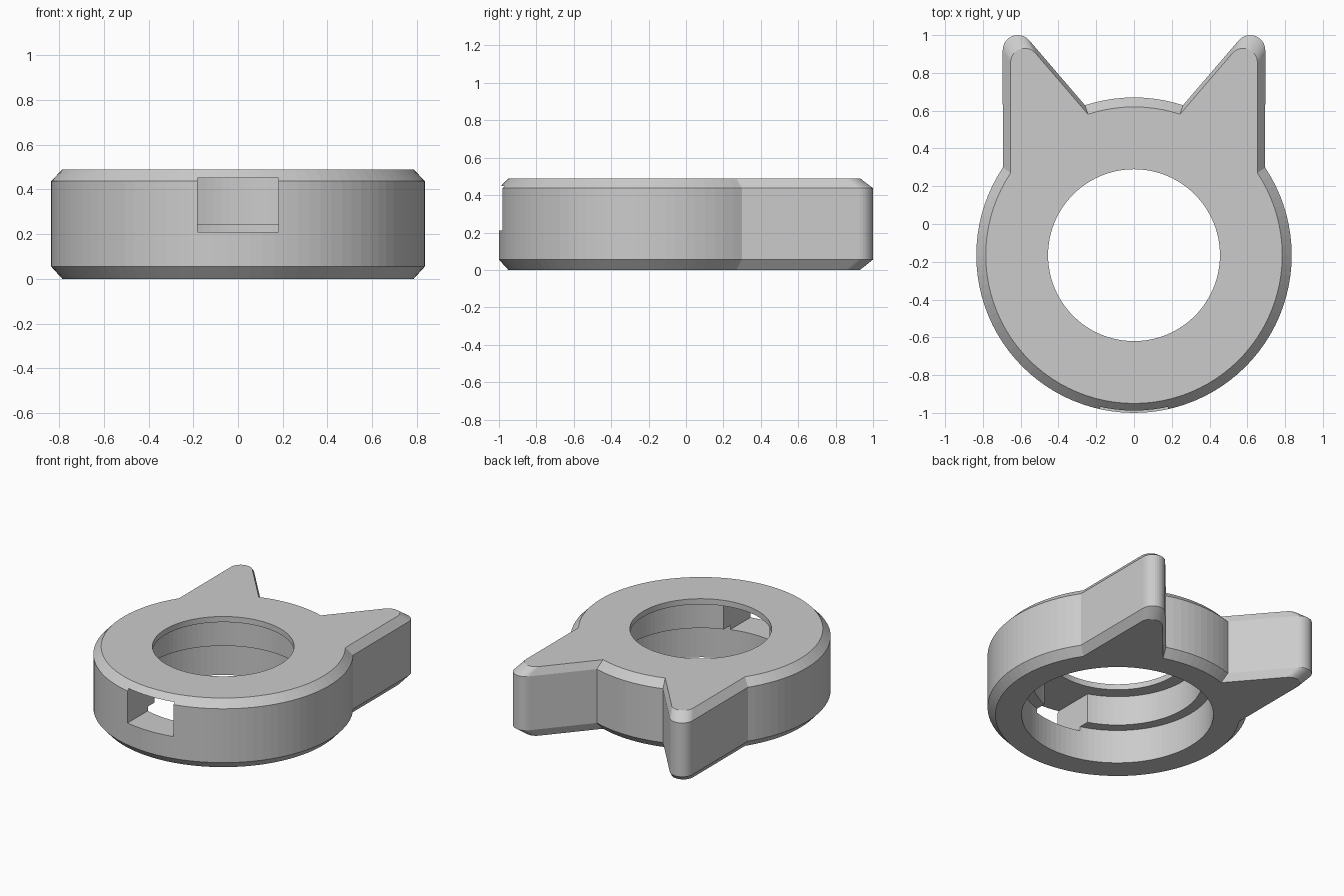
import bpy, bmesh, math
from math import cos, sin, radians

if "Cube" in bpy.data.objects:
    bpy.data.objects.remove(bpy.data.objects["Cube"])

CENTRE_Y = -0.165
RING_R = 0.835
SEGMENTS = 96

grey = bpy.data.materials.new("plain_grey")
grey.use_nodes = True
colour = (0.6, 0.6, 0.6, 1)
grey.diffuse_color = colour
grey.node_tree.nodes["Principled BSDF"].inputs["Base Color"].default_value = colour


def arc(cx, cy, r, start, end, steps):
    """Points along an arc, angles in degrees."""
    angles = [radians(start + (end - start) * i / steps) for i in range(steps + 1)]
    return [(cx + r * cos(a), cy + r * sin(a)) for a in angles]


def circle(r):
    return arc(0, 0, r, 0, 360, SEGMENTS)[:-1]


def loft(name, sections):
    """Closed solid through a stack of (outline, height) sections."""
    bm = bmesh.new()
    loops = [[bm.verts.new((x, y, z)) for x, y in pts] for pts, z in sections]
    n = len(loops[0])
    for low, high in zip(loops, loops[1:]):
        for i in range(n):
            j = (i + 1) % n
            bm.faces.new((low[i], low[j], high[j], high[i]))
    bm.faces.new(loops[0][::-1])
    bm.faces.new(loops[-1])
    bmesh.ops.recalc_face_normals(bm, faces=bm.faces[:])
    mesh = bpy.data.meshes.new(name)
    bm.to_mesh(mesh)
    bm.free()
    mesh.materials.append(grey)
    obj = bpy.data.objects.new(name, mesh)
    obj.location.y = CENTRE_Y
    bpy.context.collection.objects.link(obj)
    return obj


def cut(target, cutter):
    mod = target.modifiers.new("cut", 'BOOLEAN')
    mod.operation = 'DIFFERENCE'
    mod.solver = 'EXACT'
    mod.object = cutter
    cutter.hide_render = True
    bpy.context.view_layer.objects.active = target
    bpy.ops.object.modifier_apply(modifier=mod.name)
    bpy.data.objects.remove(cutter)


# Outline: half of the back arc, rounded ear and half of the front arc, mirrored
half = arc(0, 0, RING_R, -90, 33.7, 33)
half += arc(0.615, 1.085, 0.08, 0, 139.5, 14)
half += arc(0, 0, RING_R, 71.9, 90, 5)
outline = half + [(-x, y) for x, y in half[-2:0:-1]]
inset = [(x * 0.94, y * 0.94) for x, y in outline]

# Body with chamfered top and bottom rims
body = loft("eared_ring_body", [(inset, 0), (outline, 0.055),
                                (outline, 0.437), (inset, 0.49)])

# Stepped bore: wide at the bottom, narrow under the top lip
bore = loft("bore_cutter", [(circle(0.616), -0.1), (circle(0.616), 0.24),
                            (circle(0.545), 0.24), (circle(0.545), 0.45),
                            (circle(0.455), 0.45), (circle(0.455), 0.6)])
cut(body, bore)

# Rectangular slot through the front wall
box = [(-0.18, -1), (0.18, -1), (0.18, -0.42), (-0.18, -0.42)]
cut(body, loft("slot_cutter", [(box, 0.21), (box, 0.45)]))
